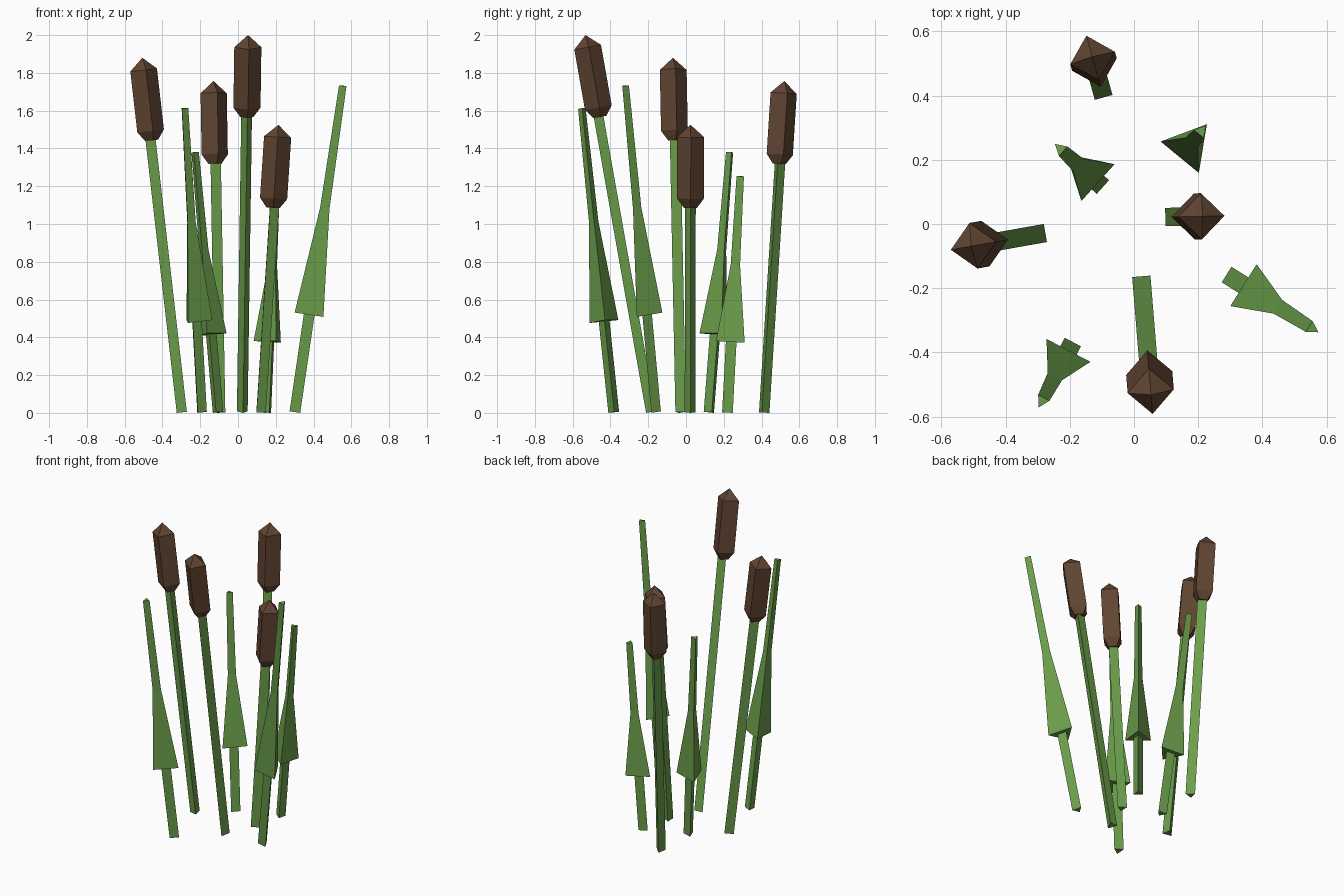
import bpy, bmesh, math
from mathutils import Vector

cube = bpy.data.objects.get("Cube")
if cube:
    bpy.data.objects.remove(cube, do_unlink=True)


def material(name, rgb):
    mat = bpy.data.materials.new(name)
    mat.use_nodes = True
    mat.diffuse_color = (*rgb, 1)
    mat.node_tree.nodes["Principled BSDF"].inputs["Base Color"].default_value = (*rgb, 1)
    return mat


GREEN = material("reed green", (0.147, 0.342, 0.07))
BROWN = material("seed head brown", (0.119, 0.06, 0.032))
STEM_R = 0.033


def loft(name, base, tip, rings, sides, mat):
    """Skin polygon rings (distance, radius) along the leaning axis; one corner faces the lean."""
    axis = (tip - base).normalized()
    lean = Vector((axis.x, axis.y, 0))
    u = (lean - axis * lean.dot(axis)).normalized()
    v = axis.cross(u)
    bm = bmesh.new()
    loops = []
    for dist, radius in rings:
        centre = base + axis * dist
        count = sides if radius > 0 else 1
        angles = [math.tau * i / sides for i in range(count)]
        loops.append([bm.verts.new(centre + (u * math.cos(a) + v * math.sin(a)) * radius)
                      for a in angles])
    for low, high in zip(loops, loops[1:]):
        for i in range(sides):
            j = (i + 1) % sides
            if len(high) == 1:
                bm.faces.new((low[i], low[j], high[0]))
            else:
                bm.faces.new((low[i], low[j], high[j], high[i]))
    for end in (loops[0], loops[-1]):
        if len(end) > 1:
            bm.faces.new(end)
    bmesh.ops.recalc_face_normals(bm, faces=bm.faces)
    mesh = bpy.data.meshes.new(name)
    bm.to_mesh(mesh)
    bm.free()
    mesh.materials.append(mat)
    obj = bpy.data.objects.new(name, mesh)
    bpy.context.collection.objects.link(obj)


def grounded(x, y, tip):
    """Base centre raised so the lowest corner of the leaning stem rests on the ground."""
    lean = math.hypot(tip.x - x, tip.y - y)
    return Vector((x, y, STEM_R * lean / math.hypot(lean, tip.z)))


# Cattails: base x, y and tip position
cattails = {
    "left_back": ((-0.292, -0.031), (-0.507, -0.069, 1.88)),
    "front": ((0.024, -0.179), (0.053, -0.532, 2.0)),
    "back": ((-0.099, 0.41), (-0.13, 0.521, 1.757)),
    "right": ((0.114, 0.022), (0.214, 0.024, 1.525)),
}
for place, (foot, top) in cattails.items():
    tip = Vector(top)
    base = grounded(*foot, tip)
    length = (tip - base).length
    loft(f"{place}_stem", base, tip, [(0, STEM_R), (length - 0.38, STEM_R)], 3, GREEN)
    loft(f"{place}_seed_head", base, tip,
         [(length - 0.44, 0.035), (length - 0.39, 0.072), (length - 0.065, 0.072), (length, 0)],
         4, BROWN)

# Leaves: stalk, barbed blade and slim tip
leaves = {
    "right_leaf": ((0.302, -0.166), (0.555, -0.325, 1.732)),
    "front_leaf": ((-0.198, -0.382), (-0.286, -0.551, 1.612)),
    "middle_leaf": ((-0.109, 0.126), (-0.229, 0.234, 1.38)),
    "back_leaf": ((0.154, 0.222), (0.209, 0.289, 1.253)),
}
for name, (foot, top) in leaves.items():
    tip = Vector(top)
    base = grounded(*foot, tip)
    length = (tip - base).length
    loft(name, base, tip,
         [(0, STEM_R), (length * 0.3, STEM_R), (length * 0.3, 0.089),
          (length * 0.625, 0.029), (length, 0.023)], 3, GREEN)
